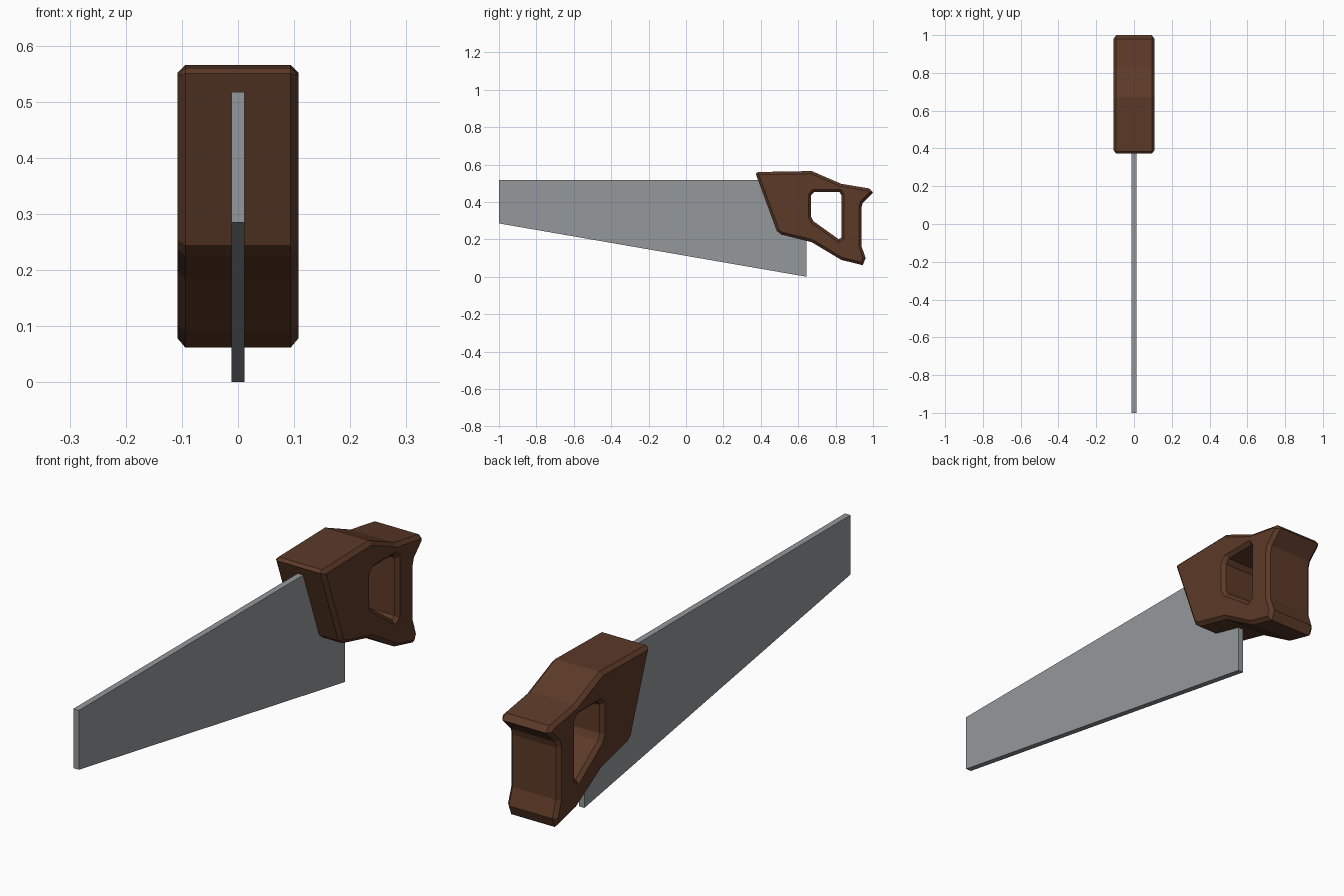
import bpy, bmesh
from mathutils import Vector

cube = bpy.data.objects.get("Cube")
if cube:
    bpy.data.objects.remove(cube, do_unlink=True)


def material(name, rgb):
    m = bpy.data.materials.new(name)
    m.use_nodes = True
    m.diffuse_color = (*rgb, 1)
    m.node_tree.nodes["Principled BSDF"].inputs["Base Color"].default_value = (*rgb, 1)
    return m


def inset(points, d):
    """Move each corner of a clockwise outline inward by d (mitred)."""
    pts = [Vector(p) for p in points]
    out = []
    for i, p in enumerate(pts):
        a = (p - pts[i - 1]).normalized()
        b = (pts[(i + 1) % len(pts)] - p).normalized()
        na, nb = Vector((a.y, -a.x)), Vector((b.y, -b.x))
        out.append(p + (na + nb) * d / (1 + na.dot(nb)))
    return out


def slab(name, loops, half, chamfer, mat):
    """Extrude y-z outlines along x with chamfered rims; later loops are holes."""
    bm = bmesh.new()
    sections = [(-half, chamfer), (half, chamfer)]
    if chamfer:
        sections[1:1] = [(chamfer - half, 0), (half - chamfer, 0)]
    rims = {-half: [], half: []}
    for k, outline in enumerate(loops):
        rings = []
        for x, d in sections:
            shape = inset(outline, -d if k else d)
            rings.append([bm.verts.new((x, *p)) for p in shape])
        for r, s in zip(rings, rings[1:]):
            for i in range(len(r)):
                bm.faces.new((r[i - 1], r[i], s[i], s[i - 1]))
        for ring, x in ((rings[0], -half), (rings[-1], half)):
            rims[x] += [bm.edges.get((ring[i - 1], ring[i])) for i in range(len(ring))]
    for x, edges in rims.items():
        bmesh.ops.triangle_fill(bm, edges=edges, use_beauty=True, normal=(x, 0, 0))
    bmesh.ops.dissolve_limit(bm, angle_limit=0.001, verts=[], edges=bm.edges[:])
    bmesh.ops.recalc_face_normals(bm, faces=bm.faces[:])
    me = bpy.data.meshes.new(name)
    bm.to_mesh(me)
    bm.free()
    me.materials.append(mat)
    ob = bpy.data.objects.new(name, me)
    bpy.context.collection.objects.link(ob)
    return ob


wood = material("dark wood", (0.107, 0.042, 0.021))
steel = material("steel", (0.296, 0.314, 0.328))

# Tapered blade
slab("blade", [[(-1, .517), (.645, .517), (.645, 0), (-1, .285)]], .012, 0, steel)

# Closed grip with a finger hole
grip = [(.373, .55), (.385, .56), (.672, .565), (.83, .497), (.98, .472), (1, .45),
        (.945, .395), (.938, .37), (.938, .165), (.96, .1), (.945, .062), (.83, .09),
        (.672, .185), (.51, .225), (.485, .245)]
hole = [(.668, .435), (.685, .453), (.82, .453), (.832, .435), (.832, .21),
        (.817, .2), (.68, .298), (.668, .322)]
slab("handle", [grip, hole], .108, .014, wood)
